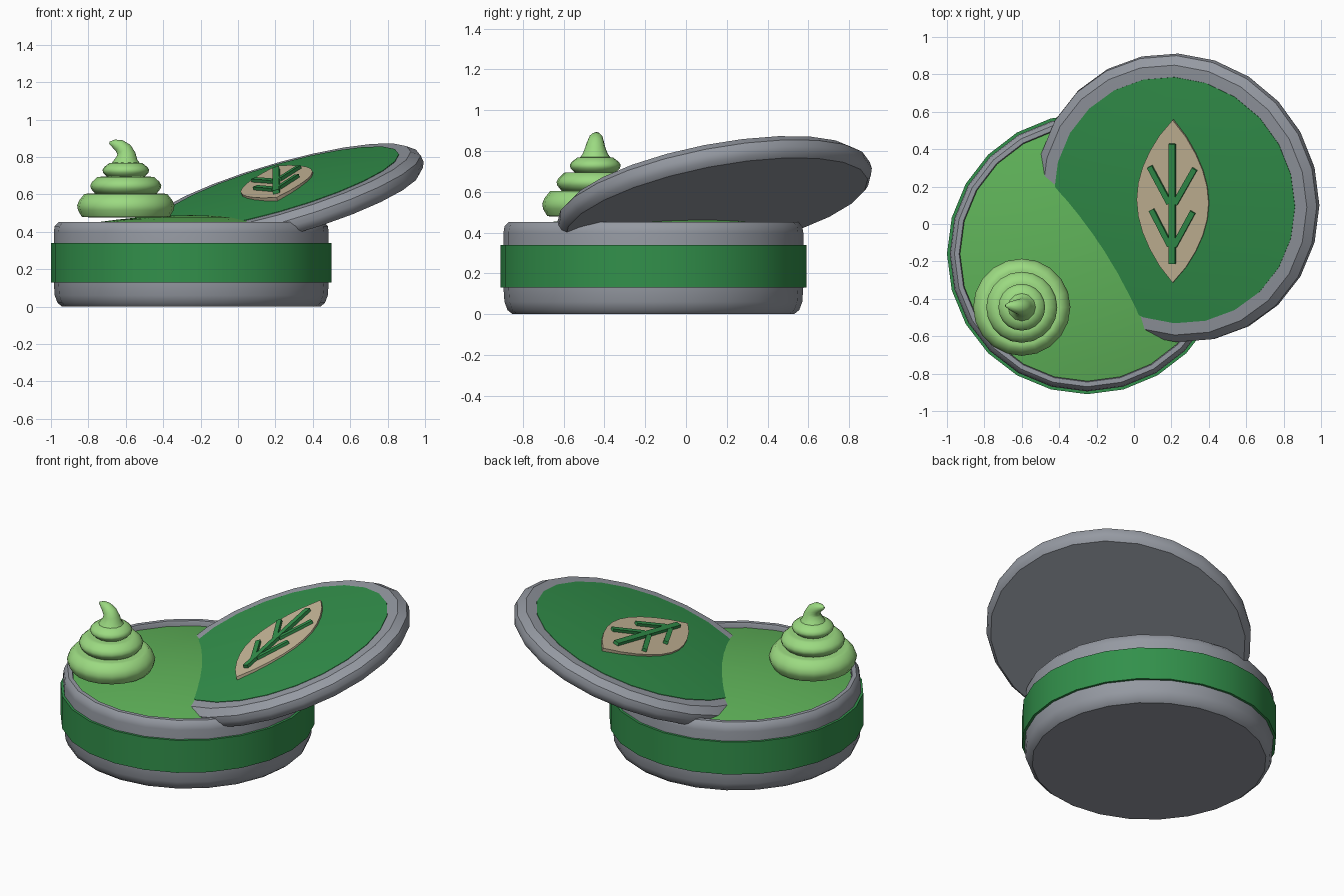
import bpy, bmesh, math
from mathutils import Matrix, Vector

if "Cube" in bpy.data.objects:
    bpy.data.objects.remove(bpy.data.objects["Cube"])


def material(name, rgb):
    m = bpy.data.materials.new(name)
    m.diffuse_color = (*rgb, 1)
    m.use_nodes = True
    m.node_tree.nodes["Principled BSDF"].inputs["Base Color"].default_value = m.diffuse_color
    return m


GREY = material("grey metal", (0.30, 0.32, 0.36))
DARK = material("dark green", (0.032, 0.28, 0.07))
FILL = material("cream green", (0.115, 0.45, 0.10))
PALE = material("pale green", (0.33, 0.70, 0.22))
BEIGE = material("beige", (0.58, 0.48, 0.32))


def finish(name, bm, mat, matrix=Matrix(), angle=35):
    bmesh.ops.recalc_face_normals(bm, faces=bm.faces)
    me = bpy.data.meshes.new(name)
    bm.to_mesh(me)
    bm.free()
    me.materials.append(mat)
    me.shade_smooth()
    me.set_sharp_from_angle(angle=math.radians(angle))
    ob = bpy.data.objects.new(name, me)
    ob.matrix_world = matrix
    bpy.context.collection.objects.link(ob)
    return ob


def skin(bm, rings):
    """Bridge equal rings of vertices and cap both ends."""
    n = len(rings[0])
    for r0, r1 in zip(rings, rings[1:]):
        for i in range(n):
            j = (i + 1) % n
            bm.faces.new((r0[i], r0[j], r1[j], r1[i]))
    bm.faces.new(rings[0])
    bm.faces.new(rings[-1])


def lathe(name, profile, mat, matrix, seg=24, angle=35):
    """Turn (radius, height) pairs around the local z axis."""
    bm = bmesh.new()
    rings = [[bm.verts.new((r * math.cos(math.tau * i / seg),
                            r * math.sin(math.tau * i / seg), z))
              for i in range(seg)] for r, z in profile]
    skin(bm, rings)
    return finish(name, bm, mat, matrix, angle)


def plate(name, outline, z0, z1, mat, matrix):
    """Extrude a flat outline between two heights."""
    bm = bmesh.new()
    skin(bm, [[bm.verts.new((x, y, z)) for x, y in outline] for z in (z0, z1)])
    return finish(name, bm, mat, matrix, 30)


# Round tin
base = Matrix.Translation((-0.25, -0.16, 0))
lathe("tin_body", [(0.69, 0), (0.715, 0.02), (0.73, 0.06), (0.735, 0.13),
                   (0.735, 0.40), (0.73, 0.43), (0.71, 0.452), (0.685, 0.452),
                   (0.68, 0.44), (0.68, 0.38)], GREY, base)
lathe("tin_band", [(0.73, 0.13), (0.75, 0.13), (0.75, 0.34), (0.73, 0.34)],
      DARK, base)

# Domed contents
lathe("cream_fill", [(0.68, 0.39)] +
      [(r, 0.489 - 0.15 * r * r)
       for r in (0.68, 0.6, 0.5, 0.4, 0.3, 0.2, 0.1, 0.01)], FILL, base)

# Tilted lid resting in the tin
A, B = 0.29, 0.195
n = Vector((-A, -B, 1)).normalized()
yv = Vector((0, 1, B)).normalized()
xv = yv.cross(n)
lid = Matrix.Translation((0.25, 0.15, 0.518)) @ \
    Matrix((xv, yv, n)).transposed().to_4x4()
lathe("lid_rim", [(0.755, 0), (0.775, 0.02), (0.785, 0.05), (0.78, 0.085),
                  (0.735, 0.12), (0.66, 0.122)], GREY, lid)
lathe("lid_dome", [(0.67, 0.10)] +
      [(0.67 * t, 0.152 - 0.027 * t * t)
       for t in (1, 0.85, 0.7, 0.55, 0.4, 0.25, 0.1, 0.01)], DARK, lid)

# Leaf emblem: two arcs meeting in points
STEPS = 10
arc = [(0.2 * math.sin(math.pi * i / STEPS) ** 0.85, -0.443 + 0.886 * i / STEPS)
       for i in range(STEPS)]
plate("leaf", arc + [(-x, -y) for x, y in arc], 0.115, 0.160, BEIGE, lid)


def bar(name, p, q, width, top):
    p, q = Vector(p), Vector(q)
    d = (q - p).normalized()
    s = Vector((-d.y, d.x)) * width / 2
    plate(name, [p - s, q - s, q + s, p + s], 0.15, top, DARK, lid)


# Leaf veins
bar("leaf_stem", (0, -0.337), (0, 0.315), 0.036, 0.180)
for side, word in ((-1, "left"), (1, "right")):
    bar("upper_vein_" + word, (side * 0.125, 0.185), (side * 0.015, -0.01),
        0.03, 0.178)
    bar("lower_vein_" + word, (side * 0.115, -0.05), (side * 0.012, -0.24),
        0.03, 0.178)

# Whipped swirl: three stacked tiers
swirl = Matrix.Translation((-0.6, -0.445, 0))
for k, (r, z0, z1) in enumerate(((0.26, 0.478, 0.605), (0.19, 0.603, 0.695),
                                 (0.125, 0.693, 0.77))):
    h = z1 - z0
    lathe(f"swirl_tier_{k + 1}",
          [(r - 0.06, z0), (r - 0.025, z0 + 0.02 * h), (r - 0.004, z0 + 0.3 * h),
           (r, z0 + 0.5 * h), (r - 0.01, z0 + 0.7 * h),
           (r - 0.038, z0 + 0.98 * h), (r - 0.06, z1)],
          PALE, swirl, 20, 50)

# Curled tip: x, z, radius and lean of each ring
bm = bmesh.new()
rings = []
for x, z, r, lean in ((0, 0.755, 0.085, 0), (0, 0.785, 0.062, 0),
                      (0.002, 0.815, 0.05, 10), (-0.010, 0.84, 0.043, 35),
                      (-0.035, 0.86, 0.035, 60), (-0.065, 0.872, 0.022, 75),
                      (-0.088, 0.876, 0.006, 85)):
    rot = Matrix.Rotation(-math.radians(lean), 3, 'Y')
    rings.append([bm.verts.new(Vector((x, 0.1 * max(0, -x), z)) + rot @ Vector(
        (r * math.cos(math.tau * i / 12), r * math.sin(math.tau * i / 12), 0)))
        for i in range(12)])
skin(bm, rings)
finish("swirl_tip", bm, PALE, swirl, 60)
